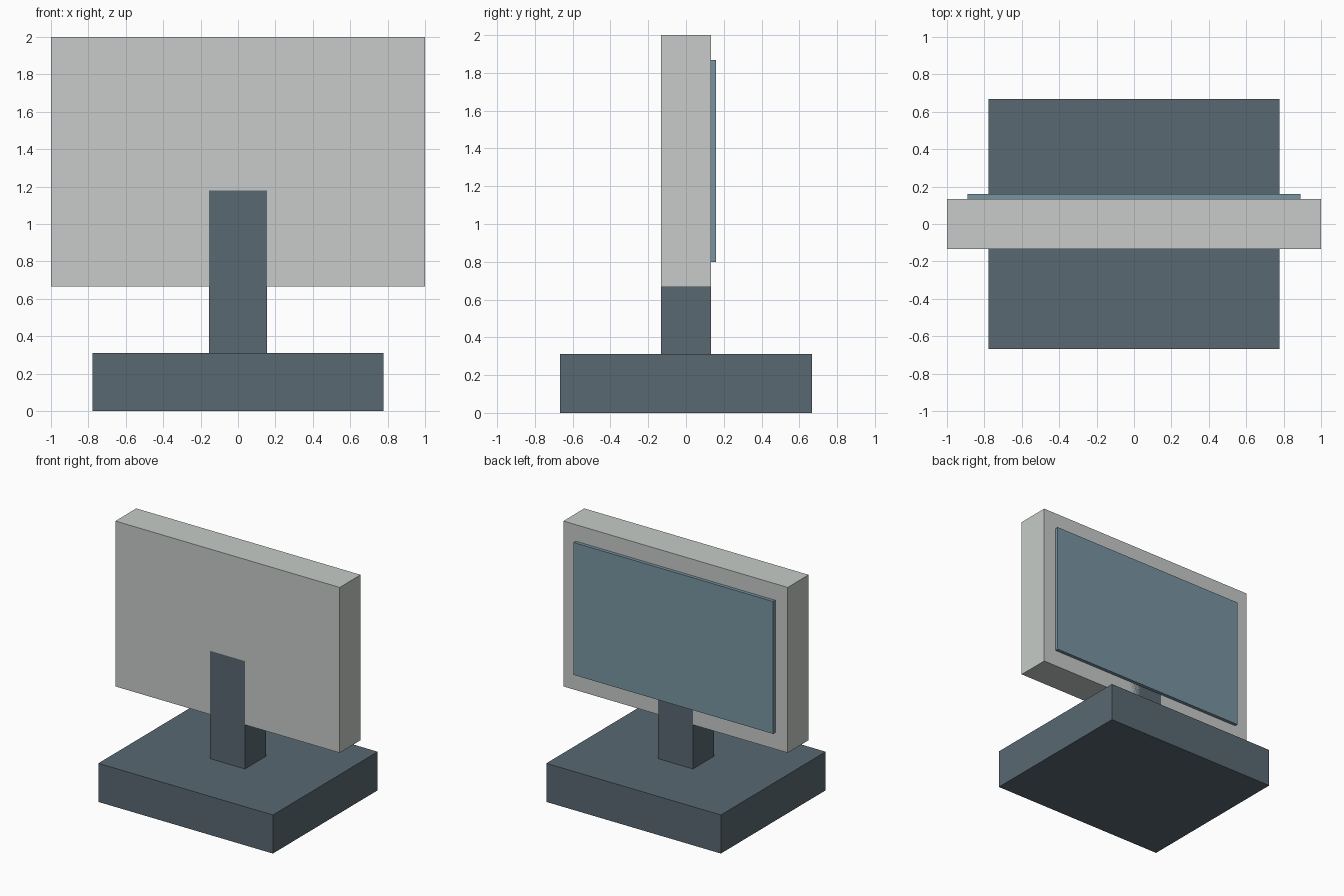
import bpy

if "Cube" in bpy.data.objects:
    bpy.data.objects.remove(bpy.data.objects["Cube"])


def material(name, rgb):
    mat = bpy.data.materials.new(name)
    mat.diffuse_color = (*rgb, 1)
    mat.use_nodes = True
    mat.node_tree.nodes["Principled BSDF"].inputs["Base Color"].default_value = mat.diffuse_color
    return mat


def box(name, x, y, z, mat):
    """Box spanning the given (min, max) ranges."""
    spans = (x, y, z)
    bpy.ops.mesh.primitive_cube_add(size=1, location=[(a + b) / 2 for a, b in spans])
    obj = bpy.context.object
    obj.name = name
    obj.scale = [b - a for a, b in spans]
    bpy.ops.object.transform_apply(location=False, rotation=False, scale=True)
    obj.data.materials.append(mat)
    return obj


slate = material("dark_slate", (0.10, 0.14, 0.17))
shell = material("light_grey", (0.57, 0.60, 0.58))
glass = material("blue_glass", (0.19, 0.30, 0.36))

# Stand: wide foot and upright post running up inside the casing
box("base", (-0.778, 0.778), (-0.667, 0.667), (0, 0.311), slate)
box("post", (-0.155, 0.155), (-0.133, 0.133), (0.311, 1.18), slate)

# Monitor: casing with the raised screen on the +y side
box("casing", (-1, 1), (-0.133, 0.133), (0.667, 2), shell)
box("screen", (-0.889, 0.889), (0.133, 0.16), (0.8, 1.867), glass)
